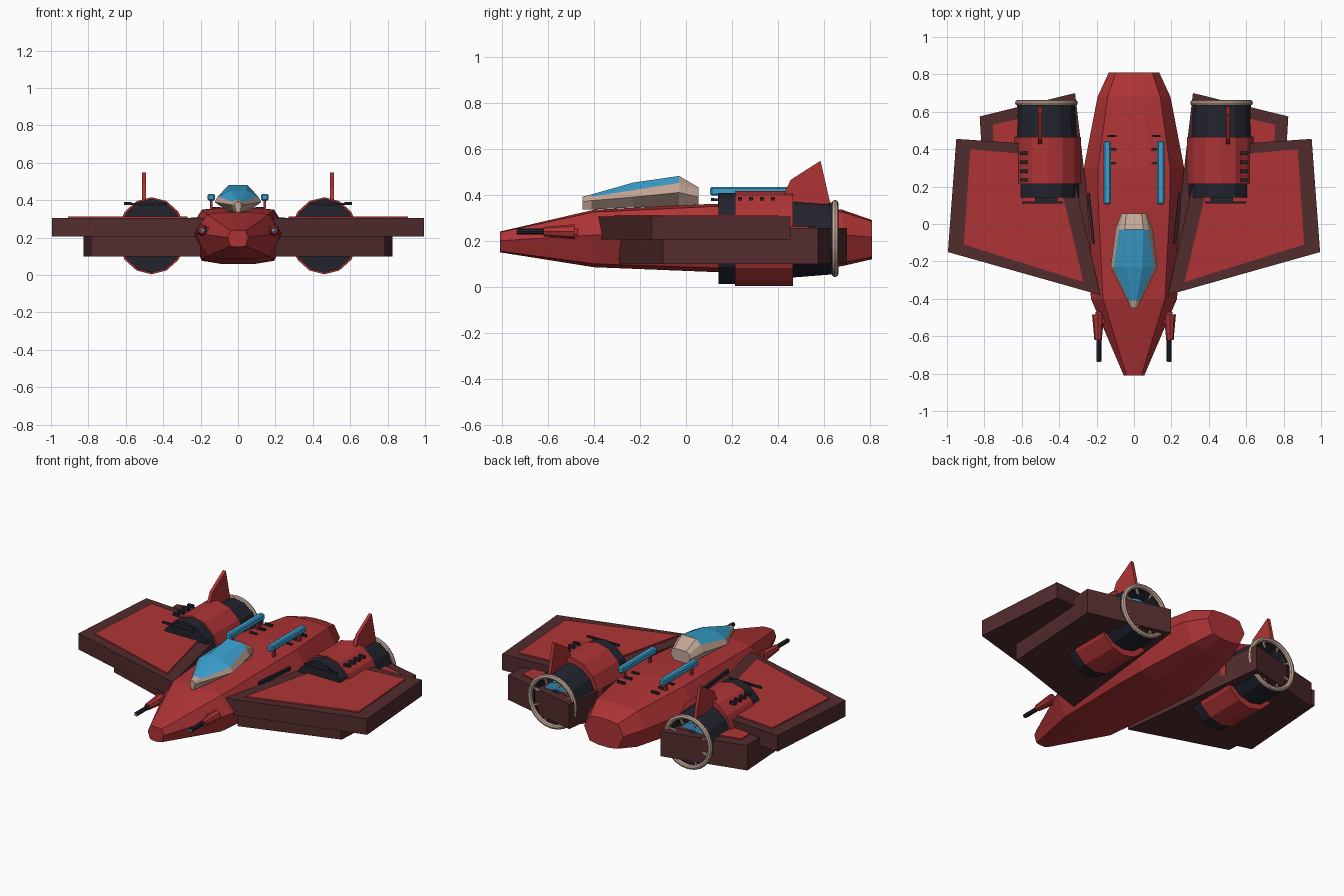
import bpy, bmesh, math
from mathutils import Vector

if "Cube" in bpy.data.objects:
    bpy.data.objects.remove(bpy.data.objects["Cube"])

def mat(name, r, g, b):
    m = bpy.data.materials.new(name)
    m.diffuse_color = (r, g, b, 1)
    m.use_nodes = True
    m.node_tree.nodes["Principled BSDF"].inputs["Base Color"].default_value = m.diffuse_color
    return m

RED = mat("hull red", .43, .034, .037)
MAROON = mat("dark maroon", .085, .025, .027)
NAVY = mat("engine navy", .016, .017, .027)
BEIGE = mat("beige trim", .55, .38, .30)
BLUE = mat("glass blue", .042, .35, .62)

def finish(name, bm, *mats):
    bmesh.ops.recalc_face_normals(bm, faces=bm.faces)
    me = bpy.data.meshes.new(name)
    bm.to_mesh(me)
    bm.free()
    for m in mats:
        me.materials.append(m)
    ob = bpy.data.objects.new(name, me)
    bpy.context.collection.objects.link(ob)
    return ob

def loft(name, rings, *mats, rule=None):
    """Skin closed rings of points; rule(segment, side) picks the material."""
    bm = bmesh.new()
    vs = [[bm.verts.new(p) for p in r] for r in rings]
    n = len(rings[0])
    for i in range(len(vs) - 1):
        for j in range(n):
            k = (j + 1) % n
            f = bm.faces.new((vs[i][j], vs[i][k], vs[i + 1][k], vs[i + 1][j]))
            if rule:
                f.material_index = rule(i, j)
    bm.faces.new(vs[0])
    bm.faces.new(vs[-1])
    return finish(name, bm, *mats)

def ring(cx, y, cz, rx, rz, n=14):
    return [(cx + rx * math.sin(2 * math.pi * i / n), y, cz + rz * math.cos(2 * math.pi * i / n)) for i in range(n)]

def tube(name, cx, cz, prof, m, n=14):
    """prof: (y, x radius, z radius) stations."""
    return loft(name, [ring(cx, y, cz, rx, rz, n) for y, rx, rz in prof], m)

def slab(name, pts, z0, z1, m):
    return loft(name, [[(x, y, z) for x, y in pts] for z in (z0, z1)], m)

def box(name, c, size, m, rot=(0, 0, 0), bevel=0):
    x, y, z = (v / 2 for v in size)
    ob = slab(name, [(-x, -y), (x, -y), (x, y), (-x, y)], -z, z, m)
    ob.location, ob.rotation_euler = c, rot
    if bevel:
        b = ob.modifiers.new("bevel", 'BEVEL')
        b.width, b.segments = bevel, 1
    return ob

# Fuselage: ten-sided hull lofted nose to tail
half = [(.27, 1), (.72, .92), (1, .12), (.72, -.88), (.3, -1)]
section = half + [(-x, z) for x, z in reversed(half)]
stations = [(-.81, .055, .15, .24), (-.4, .23, .085, .335), (.1, .265, .065, .36),
            (.3, .268, .058, .362), (.68, .195, .09, .335), (.81, .135, .12, .29)]
loft("fuselage", [[(x * w, y, (a + b) / 2 + z * (b - a) / 2) for x, z in section]
                  for y, w, a, b in stations], RED)

# Cockpit: beige shell with blue upper facets; (y, four half-widths, four heights)
cock = [(-.45, (.008, .018, .014, .006), (.335, .37, .385, .392)),
        (-.41, (.018, .035, .028, .012), (.336, .375, .392, .402)),
        (-.23, (.06, .125, .108, .045), (.345, .39, .42, .453)),
        (-.03, (.055, .10, .078, .05), (.35, .41, .452, .482)),
        (.055, (.045, .068, .06, .04), (.355, .39, .42, .432))]
rings = []
for y, ws, zs in cock:
    r = list(zip(ws, zs))
    rings.append([(x, y, z) for x, z in r] + [(-x, y, z) for x, z in reversed(r)])
loft("cockpit", rings, BEIGE, BLUE, rule=lambda i, j: int(i in (1, 2) and j in (2, 3, 4)))

upper = [(.18, -.38), (.995, -.15), (.95, .455), (.36, .415)]
upper_in = [(.27, -.31), (.91, -.11), (.875, .40), (.43, .36)]
lower = [(.2, -.29), (.785, -.1), (.825, .575), (.315, .70)]
lower_in = [(.28, -.2), (.72, -.05), (.755, .53), (.38, .62)]

for s, side in ((1, "right"), (-1, "left")):
    def flip(pts):
        return [(s * x, y) for x, y in pts]
    # Stacked wings with red panels
    slab(f"{side}_upper_wing", flip(upper), .205, .305, MAROON)
    slab(f"{side}_upper_wing_panel", flip(upper_in), .304, .313, RED)
    slab(f"{side}_lower_wing", flip(lower), .10, .255, MAROON)
    slab(f"{side}_lower_wing_panel", flip(lower_in), .254, .262, RED)

    # Engine: intake, cowl, hollow nozzle
    ex, ez = s * .462, .21
    tube(f"{side}_intake", ex, ez, [(.142, .172, .198), (.22, .172, .198)], NAVY)
    tube(f"{side}_cowl", ex, ez, [(.213, .184, .206), (.465, .184, .206)], RED)
    nx = s * .468
    tube(f"{side}_nozzle", nx, ez, [(.46, .168, .17), (.64, .16, .156),
                                    (.64, .135, .135), (.57, .12, .12)], NAVY)
    tube(f"{side}_nozzle_glow", nx, ez, [(.56, .1, .1), (.6, .1, .1)], BLUE)
    tube(f"{side}_nozzle_core", nx, ez, [(.59, .06, .06), (.615, .05, .05)], NAVY)
    # Nozzle ring and spokes
    bpy.ops.mesh.primitive_torus_add(major_segments=24, minor_segments=8, major_radius=.153,
                                     minor_radius=.015, location=(nx, .648, ez),
                                     rotation=(math.pi / 2, 0, 0))
    t = bpy.context.object
    t.name = f"{side}_nozzle_ring"
    t.data.materials.append(BEIGE)
    bpy.ops.object.shade_smooth_by_angle()
    for k in range(8):
        a = math.pi * (k + .5) / 4
        box(f"{side}_ring_spoke", (nx + .127 * math.sin(a), .642, ez + .127 * math.cos(a)),
            (.01, .012, .045), BEIGE, (0, a, 0))
    # Intake lip bar and cowl vents
    box(f"{side}_intake_bar", (s * .49, .115, .38), (.22, .012, .012), NAVY)
    box(f"{side}_intake_bar_mount", (s * .47, .135, .378), (.12, .04, .01), NAVY)
    for k in range(4):
        box(f"{side}_cowl_vent", (s * .59, .235 + .048 * k, .383), (.04, .018, .016), NAVY)

    # Tail fin on the cowl
    prof = [(.42, .39), (.455, .465), (.585, .548), (.628, .36), (.46, .36)]
    loft(f"{side}_fin", [[(s * .503 + d, y, z) for y, z in prof] for d in (-.01, .01)], RED)

    # Dorsal rail, its posts and hull vents
    box(f"{side}_rail", (s * .143, .275, .415), (.038, .34, .038), BLUE, bevel=.007)
    for y in (.15, .4):
        box(f"{side}_rail_post", (s * .143, y, .378), (.015, .02, .05), RED)
    for y in (.325, .4, .47):
        box(f"{side}_hull_vent", (s * .118, y, .357), (.05, .012, .014), NAVY)
    # Slit along the hull flank
    box(f"{side}_hull_slit", (s * .231, .03, .298), (.014, .27, .02), NAVY, (0, 0, -s * .1))

    # Nose gun
    tube(f"{side}_gun_body", s * .192, .24, [(-.62, .02, .02), (-.485, .032, .032)], RED, 8)
    tube(f"{side}_gun_barrel", s * .188, .24, [(-.735, .013, .013), (-.61, .013, .013)], NAVY, 8)
    tube(f"{side}_gun_tip", s * .188, .24, [(-.738, .009, .009), (-.73, .009, .009)], BLUE, 8)
    box(f"{side}_gun_mount", (s * .18, -.5, .24), (.05, .06, .03), RED)
